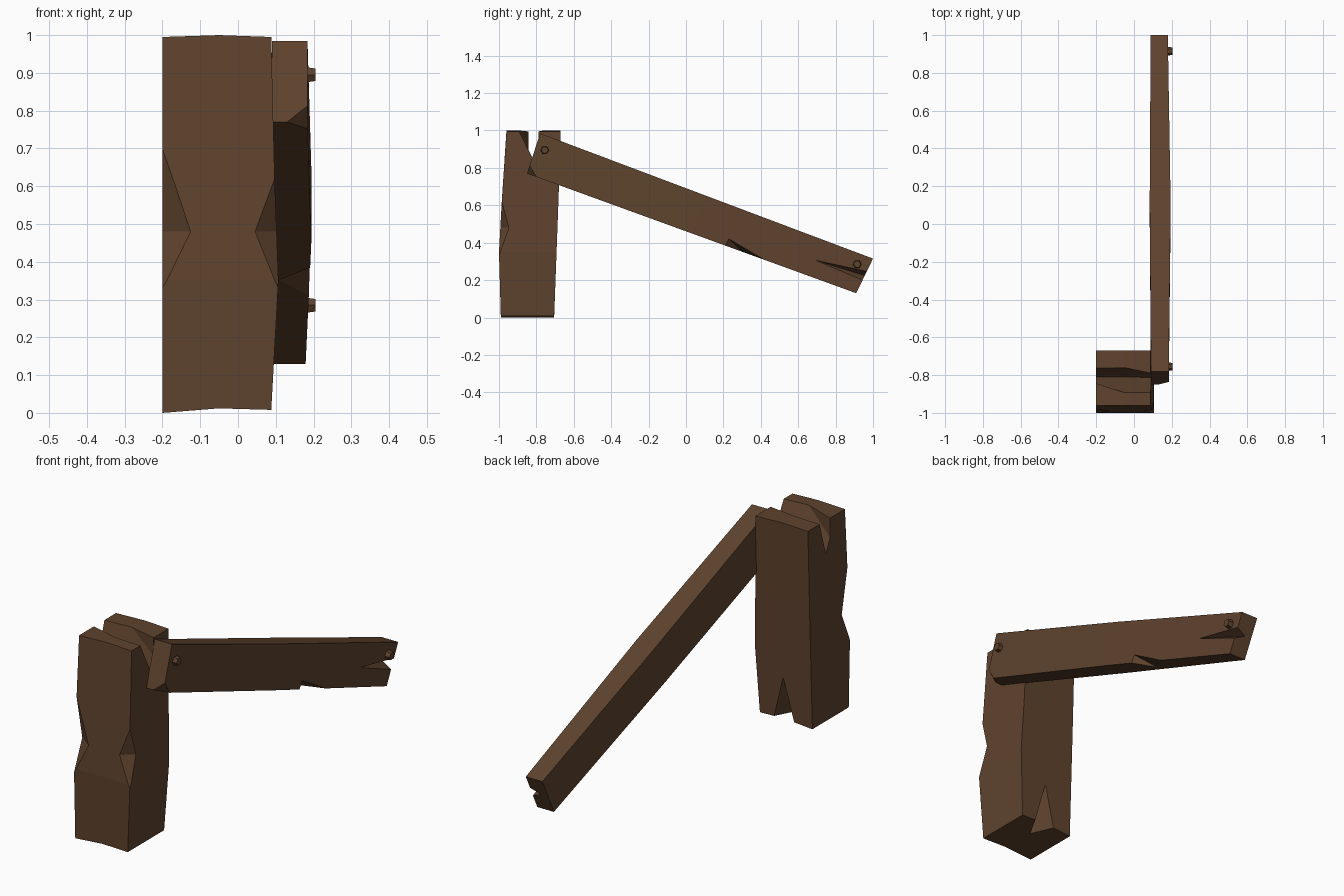
import bpy, bmesh, math
from mathutils import Vector, Matrix

if "Cube" in bpy.data.objects:
    bpy.data.objects.remove(bpy.data.objects["Cube"], do_unlink=True)

COLOUR = (0.114, 0.056, 0.027, 1)
wood = bpy.data.materials.new("dark_brown_wood")
wood.use_nodes = True
wood.diffuse_color = COLOUR
wood.node_tree.nodes["Principled BSDF"].inputs["Base Color"].default_value = COLOUR


def finish(bm, name):
    bmesh.ops.recalc_face_normals(bm, faces=bm.faces)
    mesh = bpy.data.meshes.new(name)
    bm.to_mesh(mesh)
    bm.free()
    mesh.materials.append(wood)
    obj = bpy.data.objects.new(name, mesh)
    bpy.context.collection.objects.link(obj)
    return obj


def loft(name, rings):
    """Skin a row of rings and cap both ends with quads."""
    bm = bmesh.new()
    rows = [[bm.verts.new(p) for p in ring] for ring in rings]
    n = len(rows[0])
    for a, b in zip(rows, rows[1:]):
        for i in range(n):
            j = (i + 1) % n
            bm.faces.new((a[i], a[j], b[j], b[i]))
    for row in (rows[0], rows[-1]):
        for i in range(n // 2 - 1):
            bm.faces.new((row[i], row[i + 1], row[n - 2 - i], row[n - 1 - i]))
    return finish(bm, name)


def cut(target, points):
    """Subtract the convex hull of the points."""
    bm = bmesh.new()
    for p in points:
        bm.verts.new(p)
    bmesh.ops.convex_hull(bm, input=bm.verts)
    cutter = finish(bm, "cutter")
    cutter.hide_render = True
    mod = target.modifiers.new("cut", "BOOLEAN")
    mod.operation, mod.solver, mod.object = "DIFFERENCE", "EXACT", cutter
    bpy.context.view_layer.objects.active = target
    bpy.ops.object.modifier_apply(modifier=mod.name)
    bpy.data.objects.remove(cutter, do_unlink=True)


def chip(target, p1, p2, a, b):
    """V-shaped chip out of the edge p1-p2, its valley running from a to b."""
    p1, p2, a, b = map(Vector, (p1, p2, a, b))
    mid = (a + b) / 2
    cut(target, [a + (a - b) * 0.6, b + (b - a) * 0.6,
                 mid + (p1 - mid) * 2.5, mid + (p2 - mid) * 2.5])


# Upright post, slightly bulging, with a bent top and bottom
def post_ring(z, right, front, back, bend=(0, 0, 0)):
    xs = (-0.2, -0.05, right)
    ring = [(x, front, z + d) for x, d in zip(xs, bend)]
    return ring + [(x, back, z + d) for x, d in zip(xs, bend)][::-1]


post = loft("post", [
    post_ring(0, 0.088, -0.99, -0.705, (0, 0.012, 0.008)),
    post_ring(0.35, 0.107, -1.0, -0.692),
    post_ring(0.62, 0.097, -0.985, -0.682),
    post_ring(0.995, 0.088, -0.96, -0.67, (0, 0.005, 0)),
])

# Split across the top of the post
cut(post, [(-0.3, -0.81, 0.83), (0.2, -0.812, 0.83),
           (-0.3, -0.71, 1.17), (-0.3, -0.81, 1.17),
           (0.2, -0.812, 1.17), (0.2, -0.976, 1.17)])
# Chips in both front edges and a split at the bottom of the back
chip(post, (-0.2, -0.98, 0.7), (-0.2, -1, 0.33), (-0.125, -0.993, 0.48), (-0.2, -0.935, 0.48))
chip(post, (0.097, -0.985, 0.62), (0.107, -1, 0.33), (0.045, -0.993, 0.48), (0.104, -0.945, 0.48))
chip(post, (0.01, -0.705, 0.01), (-0.1, -0.705, 0.008), (-0.045, -0.697, 0.22), (-0.055, -0.82, 0.012))


# Sloping rail on the side of the post
def rail_ring(bottom, top, left, right):
    return [(left, *bottom), (right, *bottom), (right, *top), (left, *top)]


rail = loft("rail", [
    rail_ring((-0.85, 0.77), (-0.78, 0.985), 0.09, 0.184),
    rail_ring((0.03, 0.45), (0.11, 0.65), 0.083, 0.194),
    rail_ring((0.91, 0.13), (1.0, 0.315), 0.088, 0.179),
])

# Broken corner, chipped lower edge and split far end of the rail
corner = [Vector(p) for p in ((0.13, -0.85, 0.77), (0.184, -0.836, 0.813), (0.185, -0.8, 0.752))]
centre = sum(corner, Vector()) / 3
cut(rail, [centre + (p - centre) * 2 for p in corner] + [(0.26, -0.95, 0.7)])
chip(rail, (0.191, 0.21, 0.385), (0.188, 0.42, 0.308), (0.19, 0.23, 0.42), (0.11, 0.3, 0.352))
chip(rail, (0.179, 0.967, 0.247), (0.179, 0.944, 0.2), (0.186, 0.68, 0.31), (0.125, 0.956, 0.224))

# Tapered pegs at both ends of the rail
for name, y, z in (("near_peg", -0.755, 0.895), ("far_peg", 0.915, 0.285)):
    bm = bmesh.new()
    place = Matrix.Translation((0.178, y, z)) @ Matrix.Rotation(math.pi / 2, 4, "Y")
    bmesh.ops.create_cone(bm, cap_ends=True, segments=6, radius1=0.028,
                          radius2=0.019, depth=0.054, matrix=place)
    finish(bm, name)
